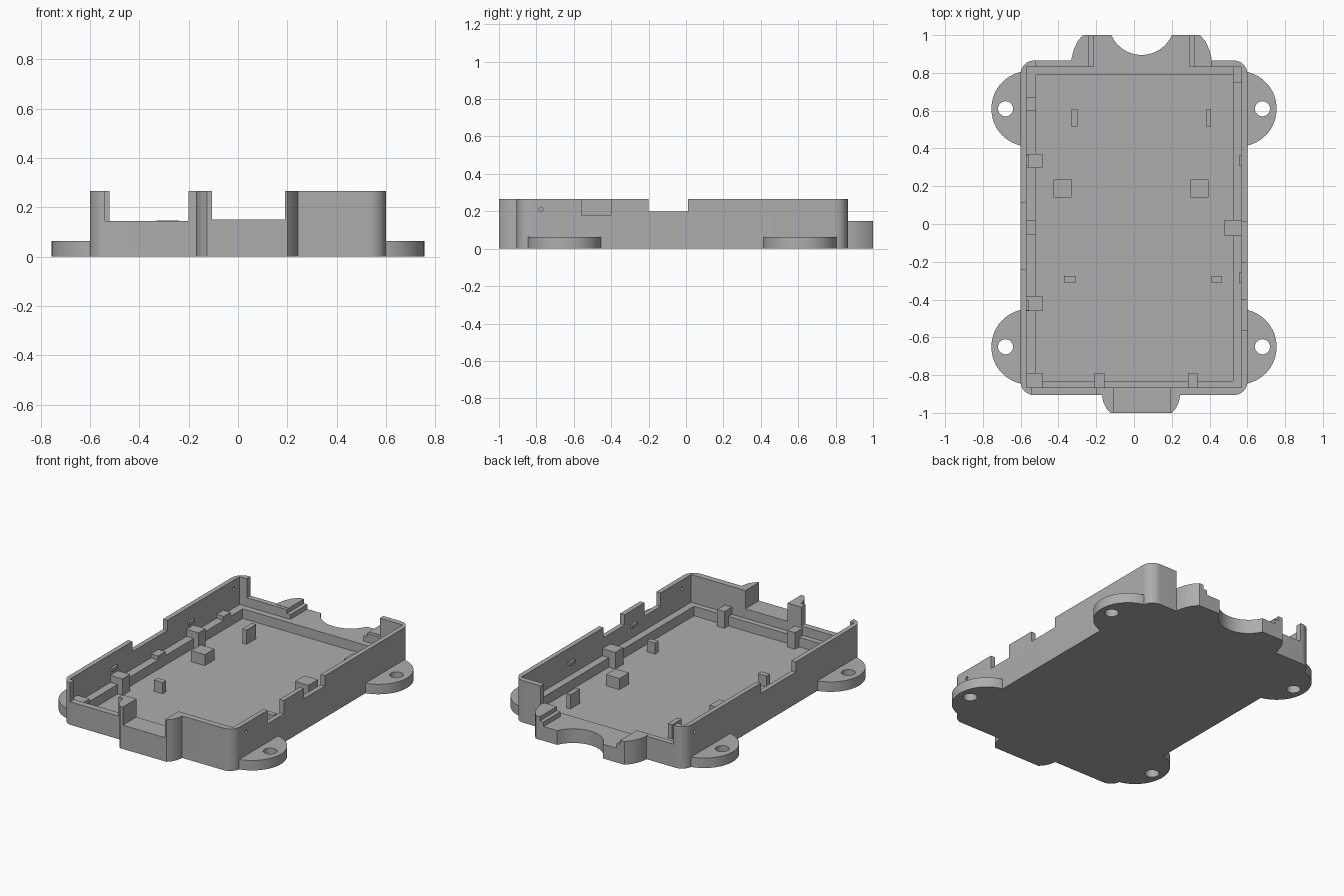
import bpy, bmesh
from math import sin, cos, pi, asin

cube = bpy.data.objects.get("Cube")
if cube:
    bpy.data.objects.remove(cube, do_unlink=True)

grey = bpy.data.materials.new("plain grey")
grey.use_nodes = True
grey.diffuse_color = (0.42, 0.42, 0.42, 1)
grey.node_tree.nodes["Principled BSDF"].inputs["Base Color"].default_value = grey.diffuse_color


def prism(name, outline, z0, z1):
    """Extrude a counter-clockwise outline from z0 to z1."""
    bm = bmesh.new()
    face = bm.faces.new([bm.verts.new((x, y, z0)) for x, y in outline])
    top = bmesh.ops.extrude_face_region(bm, geom=[face])["geom"]
    for v in top:
        if isinstance(v, bmesh.types.BMVert):
            v.co.z = z1
    bmesh.ops.recalc_face_normals(bm, faces=bm.faces)
    mesh = bpy.data.meshes.new(name)
    bm.to_mesh(mesh)
    bm.free()
    mesh.materials.append(grey)
    ob = bpy.data.objects.new(name, mesh)
    bpy.context.collection.objects.link(ob)
    return ob


def box(name, x0, x1, y0, y1, z0, z1):
    return prism(name, [(x0, y0), (x1, y0), (x1, y1), (x0, y1)], z0, z1)


def arc(cx, cy, r, a0, a1, n):
    return [(cx + r * cos(a0 + (a1 - a0) * i / n), cy + r * sin(a0 + (a1 - a0) * i / n))
            for i in range(n + 1)]


def disc(name, cx, cy, r, z0, z1, n=40):
    return prism(name, arc(cx, cy, r, 0, 2 * pi, n)[:-1], z0, z1)


def cut(ob, cutters):
    """Subtract each cutter from the part, then bake the result."""
    for c in cutters:
        c.hide_render = True
        mod = ob.modifiers.new("cut", "BOOLEAN")
        mod.operation, mod.solver, mod.object = "DIFFERENCE", "EXACT", c
    bpy.context.view_layer.update()
    deps = bpy.context.evaluated_depsgraph_get()
    mesh = bpy.data.meshes.new_from_object(ob.evaluated_get(deps))
    ob.modifiers.clear()
    ob.data = mesh
    for c in cutters:
        bpy.data.objects.remove(c, do_unlink=True)


def finish(ob):
    bpy.ops.object.select_all(action="DESELECT")
    ob.select_set(True)
    bpy.context.view_layer.objects.active = ob
    bpy.ops.object.shade_smooth_by_angle(angle=0.6)


H, FLOOR, LEDGE, HIGH = 0.265, 0.03, 0.09, 0.4


def rear_cuts():
    # Stepped opening through the rear wall and rear boss
    return [box("cutter", x0, x1, 0.78, 1.1, z, HIGH)
            for x0, x1, z in [(-0.24, 0.32, 0.12), (-0.215, 0.295, LEDGE)]]


# Tray with rounded outer corners, ledge and floor
R = 0.07
outline = []
for i, (x, y) in enumerate([(0.6 - R, 0.865 - R), (R - 0.6, 0.865 - R),
                            (R - 0.6, R - 0.905), (0.6 - R, R - 0.905)]):
    outline += arc(x, y, R, i * pi / 2, (i + 1) * pi / 2, 10)
tray = prism("tray", outline, 0, H)
notches = [box("cutter", *n, HIGH) for n in [
    (-0.57, 0.57, -0.865, 0.83, LEDGE),
    (-0.52, 0.525, -0.83, 0.79, FLOOR),
    (-0.52, 0.41, 0.8, 1.1, 0.145),       # rear wall
    (-0.54, -0.2, -1.1, -0.8, 0.145),     # front wall
    (-0.105, 0.19, -1.1, -0.8, 0.15),
    (0.5, 0.7, -0.2, 0.01, 0.2),          # side walls
    (0.5, 0.7, -0.56, -0.4, 0.18),
    (-0.7, -0.5, -0.24, 0.11, 0.2)]]
# Pin holes through the side walls
for x, y in [(0.6, -0.775), (-0.6, 0.77)]:
    pin = disc("cutter", 0, 0, 0.011, -0.1, 0.1, 16)
    pin.rotation_euler = (0, pi / 2, 0)
    pin.location = (x, y, 0.21)
    notches.append(pin)
cut(tray, notches + rear_cuts())
finish(tray)

# Rear boss with curved flanks and a round cable notch
flank = [(0.41, 0.85), (0.41, 0.88), (0.4, 0.92), (0.38, 0.965), (0.35, 1.0)]
boss = prism("rear_boss", flank + [(0.08 - x, y) for x, y in reversed(flank)], 0, 0.147)
cut(boss, rear_cuts() + [disc("cutter", 0.04, 1.07, 0.175, -0.1, HIGH, 64)])
finish(boss)

# Front boss with lowered centre
flank = [(0.2, -1.0), (0.222, -0.975), (0.237, -0.945), (0.243, -0.915), (0.243, -0.88)]
boss = prism("front_boss", flank + [(0.075 - x, y) for x, y in reversed(flank)], 0, H)
cut(boss, [box("cutter", -0.105, 0.19, -1.1, -0.8, 0.15, HIGH)])
finish(boss)

# Four mounting ears with screw holes
a = asin(0.195 / 0.2)
for side, sx in (("left", 1), ("right", -1)):
    for end, y in (("front", -0.65), ("rear", 0.61)):
        pts = [(0.585, y - 0.195)] + arc(0.555, y, 0.2, -a, a, 32) + [(0.585, y + 0.195)]
        ear = prism(f"{end}_{side}_ear", [(sx * px, py) for px, py in pts], 0, 0.063)
        cut(ear, [disc("cutter", sx * 0.68, y, 0.04, -0.1, 0.2)])
        finish(ear)

# Locating pegs standing on the ledge
for x0, x1, y0, y1 in [(-0.575, -0.485, 0.3, 0.37), (-0.575, -0.485, -0.46, -0.385),
                       (0.48, 0.575, -0.06, 0.02), (-0.575, -0.485, -0.87, -0.79),
                       (-0.21, -0.155, -0.87, -0.79), (0.285, 0.335, -0.87, -0.79)]:
    box("ledge_peg", x0, x1, y0, y1, FLOOR - 0.01, 0.135)

# Low raised pads on the ledge
for x0, x1, y0, y1 in [(-0.575, -0.52, 0.6, 0.67), (-0.575, -0.52, -0.055, 0.02),
                       (0.525, 0.575, 0.75, 0.835)]:
    box("ledge_pad", x0, x1, y0, y1, LEDGE - 0.01, 0.115)

# Support blocks and ribs on the floor
for x0, x1, y0, y1, z in [(-0.425, -0.33, 0.14, 0.235, 0.1), (0.3, 0.395, 0.14, 0.235, 0.1),
                          (-0.33, -0.3, 0.515, 0.61, 0.12), (0.38, 0.408, 0.515, 0.61, 0.12),
                          (-0.37, -0.31, -0.31, -0.275, 0.1), (0.41, 0.465, -0.31, -0.275, 0.1)]:
    box("floor_support", x0, x1, y0, y1, FLOOR - 0.01, z)

# Snap bumps on the inner side walls
for sx, y in [(-1, 0.335), (-1, -0.43), (1, 0.335), (1, -0.285)]:
    x0, x1 = sorted((sx * 0.555, sx * 0.575))
    box("snap_bump", x0, x1, y - 0.027, y + 0.027, 0.16, 0.18)
